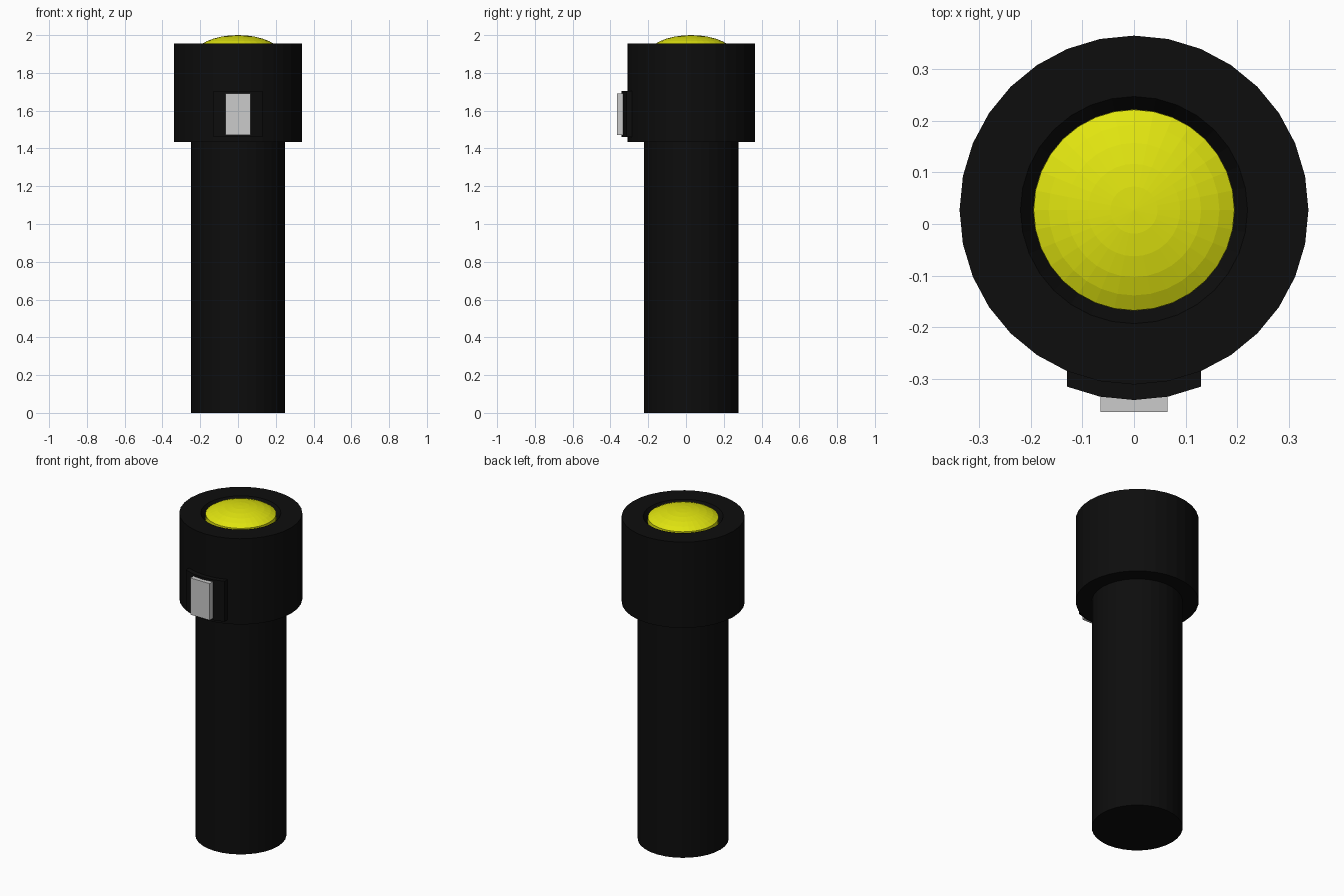
import bpy, math

if "Cube" in bpy.data.objects:
    bpy.data.objects.remove(bpy.data.objects["Cube"])

AXIS_Y = 0.027
SIDES = 32


def material(name, rgb):
    m = bpy.data.materials.new(name)
    m.diffuse_color = (*rgb, 1)
    m.use_nodes = True
    m.node_tree.nodes["Principled BSDF"].inputs["Base Color"].default_value = m.diffuse_color
    return m


def mesh_object(name, verts, faces, mat=None):
    me = bpy.data.meshes.new(name)
    me.from_pydata(verts, [], faces)
    me.update()
    ob = bpy.data.objects.new(name, me)
    bpy.context.collection.objects.link(ob)
    if mat:
        me.materials.append(mat)
    return ob


def lathe(name, profile, mat):
    """Revolve (radius, z) points, bottom to top, and cap both ends."""
    verts, faces = [], []
    for r, z in profile:
        for i in range(SIDES):
            a = math.tau * i / SIDES
            verts.append((r * math.cos(a), AXIS_Y + r * math.sin(a), z))
    for k in range(len(profile) - 1):
        for i in range(SIDES):
            a, b = k * SIDES + i, k * SIDES + (i + 1) % SIDES
            faces.append((a, b, b + SIDES, a + SIDES))
    faces.append(tuple(reversed(range(SIDES))))
    faces.append(tuple(range(len(verts) - SIDES, len(verts))))
    return mesh_object(name, verts, faces, mat)


def prism(name, outline, z0, z1, mat=None):
    """Extrude a counter-clockwise (x, y) outline upwards."""
    n = len(outline)
    verts = [(x, y, z) for z in (z0, z1) for x, y in outline]
    faces = [tuple(reversed(range(n))), tuple(range(n, 2 * n))]
    faces += [(i, (i + 1) % n, (i + 1) % n + n, i + n) for i in range(n)]
    return mesh_object(name, verts, faces, mat)


black = material("black", (0.004, 0.004, 0.004))
yellow = material("yellow", (0.75, 0.78, 0.005))

# Handle and wider head, with a sloped recess around the lens
lathe("torch_body", [(0.25, 0), (0.25, 1.435), (0.338, 1.435), (0.338, 1.955),
                     (0.22, 1.955), (0.195, 1.915)], black)

# Domed lens: the top rings of a flattened sphere
R, H = 0.234, 0.11
rings = [math.radians(11.25 * k) for k in (5, 4, 3, 2, 1)]
dome = [(R * math.sin(a), 2.0 - H * (1 - math.cos(a))) for a in rings]
lathe("lens", [(0.195, 1.915)] + dome + [(0.0005, 2.0)], yellow)

# Curved switch plate following five corners of the head
angles = [-math.pi / 2 + math.tau * i / SIDES for i in range(-2, 3)]
arc = [(0.338 * math.cos(a), AXIS_Y + 0.338 * math.sin(a)) for a in angles]
outline = [(x, y - 0.03) for x, y in arc] + list(reversed(arc))
prism("switch_plate", outline, 1.46, 1.705, black)

# Switch button
prism("switch_button", [(-0.065, -0.364), (0.065, -0.364),
                        (0.065, -0.33), (-0.065, -0.33)], 1.47, 1.692)
